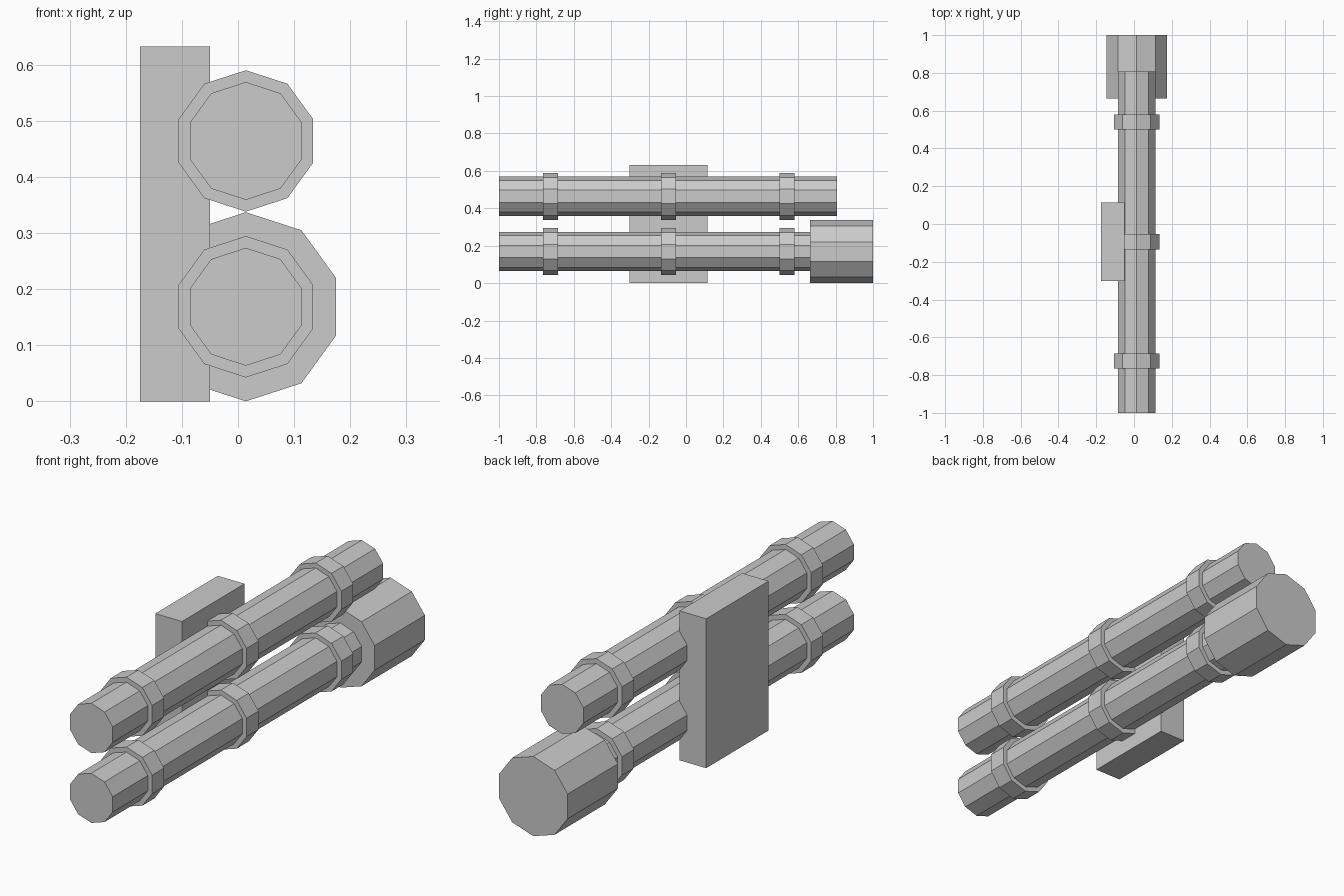
import bpy, math
from mathutils import Matrix

if "Cube" in bpy.data.objects:
    bpy.data.objects.remove(bpy.data.objects["Cube"])

AXIS_X = 0.014
LOWER_Z, UPPER_Z = 0.1685, 0.464
SIDES = 10


def tube(name, radius, z, y0, y1):
    """Ten-sided prism along y with a corner pointing straight up."""
    bpy.ops.mesh.primitive_cylinder_add(vertices=SIDES, radius=radius, depth=y1 - y0)
    ob = bpy.context.object
    ob.name = name
    # the first corner lies on local +y, which this turn carries to +z
    ob.data.transform(Matrix.Rotation(math.radians(90), 4, 'X'))
    ob.location = (AXIS_X, (y0 + y1) / 2, z)
    return ob


# Two parallel pipes, each with three collars
for label, z, end in (("lower", LOWER_Z, 0.70), ("upper", UPPER_Z, 0.808)):
    tube(label + "_pipe", 0.105, z, -1.0, end)
    for i, y in enumerate((-0.725, -0.094, 0.539)):
        tube(f"{label}_collar_{i + 1}", 0.126, z, y - 0.04, y + 0.04)

# Wide end cap on the lower pipe
tube("end_cap", 0.1685, LOWER_Z, 0.664, 1.0)

# Side mounting block
bpy.ops.mesh.primitive_cube_add(size=1, location=(-0.1125, -0.094, 0.316))
block = bpy.context.object
block.name = "mounting_block"
block.data.transform(Matrix.Diagonal((0.125, 0.418, 0.632, 1)))
